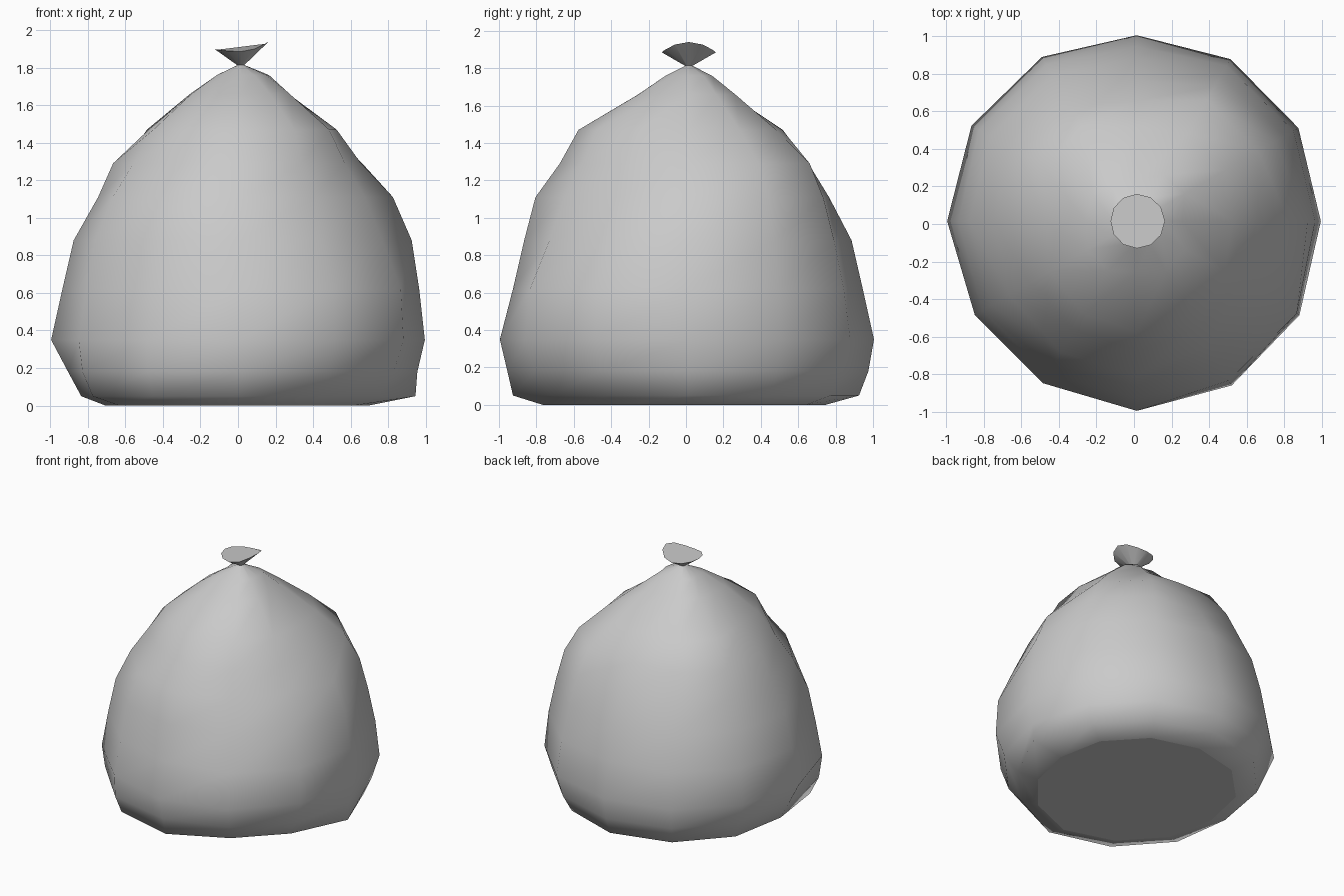
import bpy
import bmesh
import math

SIDES = 12
AXIS = (0.015, 0.015)

if "Cube" in bpy.data.objects:
    bpy.data.objects.remove(bpy.data.objects["Cube"], do_unlink=True)


def make_material(name, colour):
    material = bpy.data.materials.new(name)
    material.use_nodes = True
    material.diffuse_color = colour
    shader = next(n for n in material.node_tree.nodes if n.type == "BSDF_PRINCIPLED")
    shader.inputs["Base Color"].default_value = colour
    return material


def radius_at(radii, angle):
    """Blend the radii, listed evenly around the bag, at one angle."""
    position = angle / math.tau * len(radii)
    index = int(position)
    blend = position - index
    first = radii[index % len(radii)]
    second = radii[(index + 1) % len(radii)]
    return (first + (second - first) * blend) / 100


def build_lathe(name, rings, height_rule, material, sharp_angle):
    """Join uneven rings into a closed skin with flat caps."""
    mesh = bpy.data.meshes.new(name)
    bm = bmesh.new()
    loops = []
    for height, radii in rings:
        loop = []
        for side in range(SIDES):
            angle = math.tau * side / SIDES
            radius = radius_at(radii, angle)
            loop.append(bm.verts.new((
                AXIS[0] + radius * math.cos(angle),
                AXIS[1] + radius * math.sin(angle),
                height_rule(height, angle))))
        loops.append(loop)
    for lower, upper in zip(loops, loops[1:]):
        for side in range(SIDES):
            following = (side + 1) % SIDES
            bm.faces.new((lower[side], lower[following], upper[following], upper[side]))
    bm.faces.new(list(reversed(loops[0])))
    bm.faces.new(loops[-1])
    bmesh.ops.recalc_face_normals(bm, faces=bm.faces)
    bm.to_mesh(mesh)
    bm.free()
    mesh.materials.append(material)
    obj = bpy.data.objects.new(name, mesh)
    bpy.context.collection.objects.link(obj)
    bpy.ops.object.select_all(action="DESELECT")
    obj.select_set(True)
    bpy.context.view_layer.objects.active = obj
    bpy.ops.object.shade_smooth_by_angle(angle=math.radians(sharp_angle))
    for polygon in mesh.polygons:
        if len(polygon.vertices) == SIDES:
            polygon.use_smooth = False
    return obj


grey = make_material("grey_plastic", (0.59, 0.59, 0.59, 1))

# Sagging bag: height, then radii in hundredths, anticlockwise from the left side
bag_rings = [
    (0.0, (68, 72, 73, 75, 72, 76, 78, 70)),
    (0.05, (93, 86, 91, 91, 85, 94, 94, 80)),
    (0.18, (94, 94, 96, 96, 92, 100, 97, 94)),
    (0.35, (98, 100, 99, 102, 101, 99, 101, 101)),
    (0.62, (95, 97, 93, 98, 95, 95, 94, 100)),
    (0.88, (91, 91, 87, 91, 89, 90, 88, 85)),
    (1.11, (81, 87, 75, 81, 76, 80, 82, 74)),
    (1.29, (64, 80, 64, 74, 68, 65, 69, 64)),
    (1.47, (51, 56, 50, 62, 49, 56, 59, 56)),
    (1.66, (24, 32, 22, 27, 27, 32, 27, 33)),
    (1.76, (15, 16, 11, 16, 12, 16, 11, 16)),
    (1.815, (1.5, 1.5)),
]
build_lathe("bag_body", bag_rings, lambda height, angle: height, grey, 80)


# Flared knot above the neck, its rim raised towards the left side
def rim_height(height, angle):
    if height < 1.85:
        return height
    lean = math.cos(angle)
    return height + 0.055 * max(lean, -0.5 * lean) ** 2


knot_rings = [(1.81, (1.5, 1.5)), (1.885, (15, 14.5, 14, 14.5))]
build_lathe("tied_knot", knot_rings, rim_height, grey, 30)
